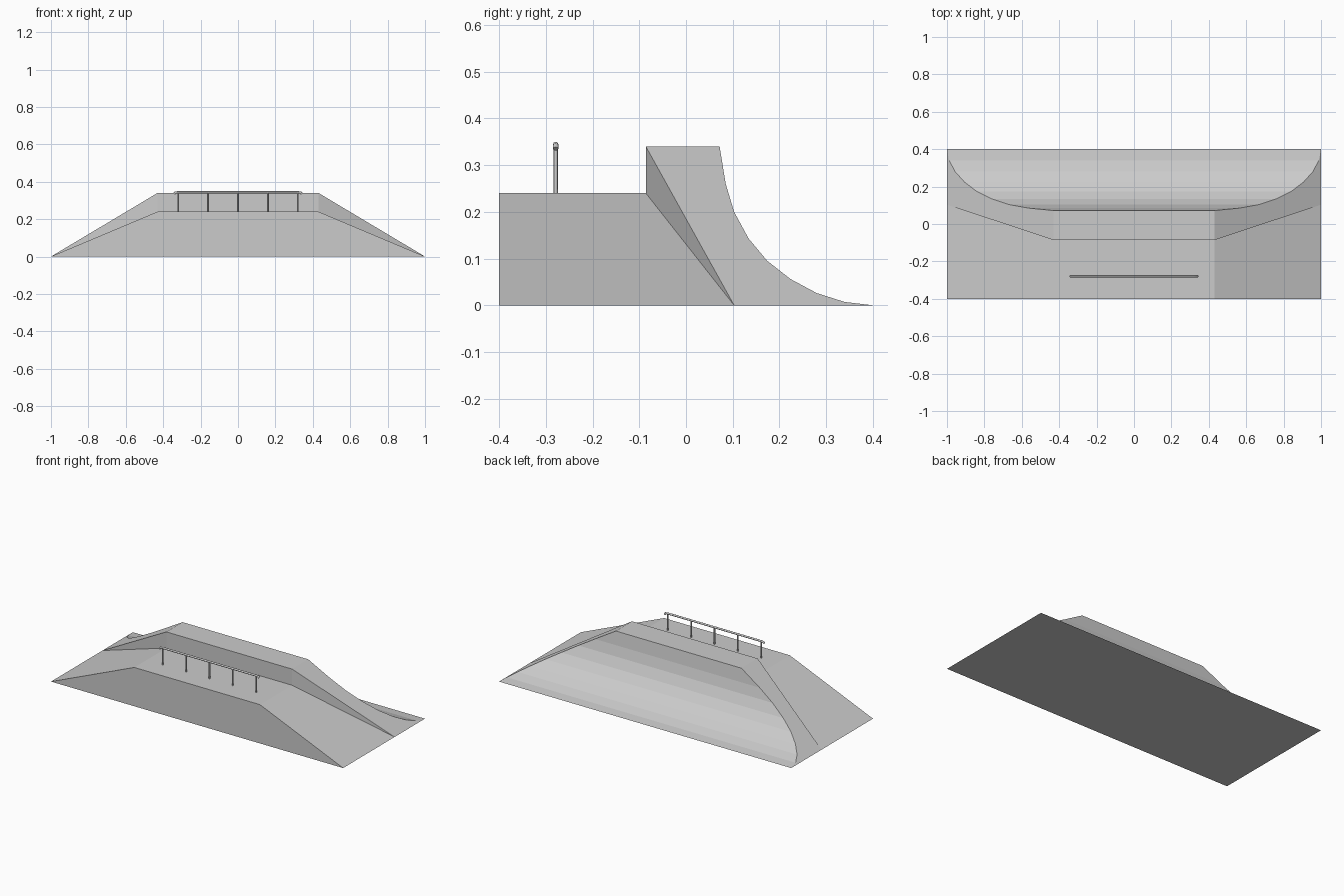
import bpy, bmesh

if "Cube" in bpy.data.objects:
    bpy.data.objects.remove(bpy.data.objects["Cube"])

TOP_X, LOW_Z, HIGH_Z = 0.43, 0.24, 0.34
WALL_Y, WALL_END_Y, FRONT_Y = -0.086, 0.103, -0.4

# quarter pipe profile (y, z), from the high deck down to the ground
PIPE = [(0.072, 0.34), (0.085, 0.26), (0.103, 0.20), (0.134, 0.143), (0.174, 0.095),
        (0.224, 0.056), (0.28, 0.026), (0.34, 0.007), (0.4, 0.0)]


def slope_x(z):
    return 1 - (1 - TOP_X) * z / HIGH_Z


def build_ramp():
    bm = bmesh.new()

    def pair(x, y, z):
        return {s: bm.verts.new((s * x, y, z)) for s in (-1, 1)}

    toe = pair(1, FRONT_Y, 0)
    low_front = pair(TOP_X, FRONT_Y, LOW_Z)
    low_back = pair(TOP_X, WALL_Y, LOW_Z)
    high_front = pair(TOP_X, WALL_Y, HIGH_Z)
    wall_end = pair(1, WALL_END_Y, 0)
    pipe = [pair(slope_x(z), y, z) for y, z in PIPE]

    # front, low deck, step wall, high deck and quarter pipe strips
    rows = [toe, low_front, low_back, high_front] + pipe
    for a, b in zip(rows, rows[1:]):
        bm.faces.new((a[-1], a[1], b[1], b[-1]))
    # banked sides with the tapering step wall
    for s in (-1, 1):
        bm.faces.new((toe[s], wall_end[s], low_back[s], low_front[s]))
        bm.faces.new((wall_end[s], high_front[s], low_back[s]))
        bm.faces.new([wall_end[s]] + [p[s] for p in reversed(pipe)] + [high_front[s]])
    # underside
    end = pipe[-1]
    bm.faces.new((toe[-1], wall_end[-1], end[-1], end[1], wall_end[1], toe[1]))
    bmesh.ops.recalc_face_normals(bm, faces=bm.faces)
    mesh = bpy.data.meshes.new("ramp_body")
    bm.to_mesh(mesh)
    bm.free()
    bpy.context.collection.objects.link(bpy.data.objects.new("ramp_body", mesh))


def tube(name, points, radius):
    curve = bpy.data.curves.new(name, 'CURVE')
    curve.dimensions = '3D'
    curve.bevel_depth = radius
    curve.bevel_resolution = 2
    curve.use_fill_caps = True
    spline = curve.splines.new('POLY')
    spline.points.add(len(points) - 1)
    for p, co in zip(spline.points, points):
        p.co = (*co, 1)
    bpy.context.collection.objects.link(bpy.data.objects.new(name, curve))


build_ramp()

# grind rail with turned-down ends, on five posts
RAIL_Y = -0.279
half = [(0.32, 0.344), (0.335, 0.342), (0.341, 0.335)]
tube("grind_rail", [(-x, RAIL_Y, z) for x, z in reversed(half)]
     + [(x, RAIL_Y, z) for x, z in half], 0.006)
for i in range(-2, 3):
    tube("rail_post", [(i * 0.16, RAIL_Y, LOW_Z - 0.002), (i * 0.16, RAIL_Y, 0.344)], 0.0045)
